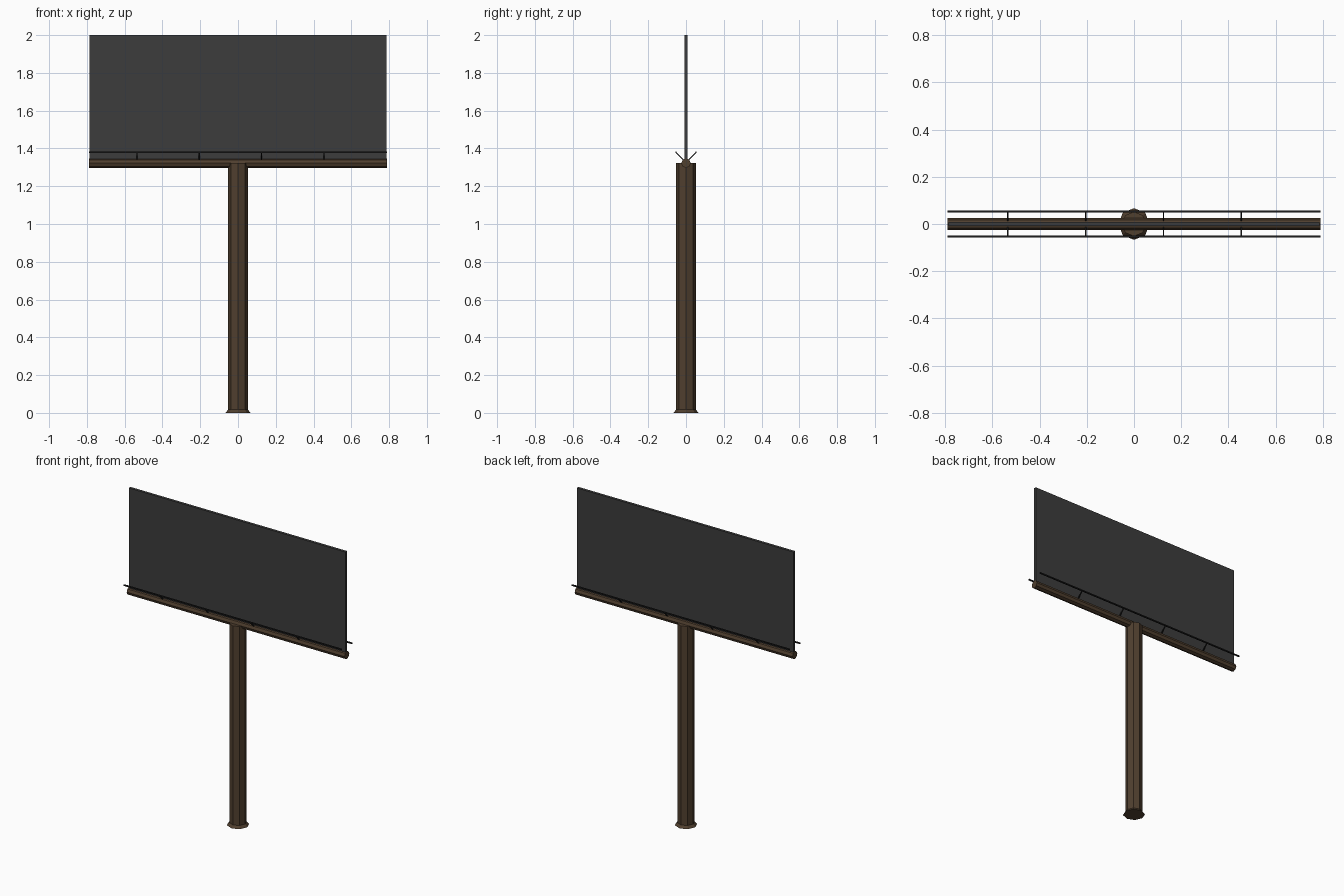
import bpy, bmesh, math
from mathutils import Vector, Matrix

if "Cube" in bpy.data.objects:
    bpy.data.objects.remove(bpy.data.objects["Cube"])


def material(name, rgb):
    m = bpy.data.materials.new(name)
    m.diffuse_color = (*rgb, 1)
    m.use_nodes = True
    m.node_tree.nodes["Principled BSDF"].inputs["Base Color"].default_value = m.diffuse_color
    return m


BROWN = material("brown_steel", (0.08, 0.05, 0.028))
PANEL = material("dark_panel", (0.045, 0.045, 0.045))
RAIL = material("rail_black", (0.012, 0.012, 0.012))


def finish(name, bm, mat):
    mesh = bpy.data.meshes.new(name)
    bm.to_mesh(mesh)
    bm.free()
    mesh.materials.append(mat)
    ob = bpy.data.objects.new(name, mesh)
    bpy.context.collection.objects.link(ob)
    return ob


def tube(name, a, b, r1, r2, sides, mat, turn=0.0):
    """Flat-sided tapered cylinder from point a to point b."""
    a, b = Vector(a), Vector(b)
    d = b - a
    rot = d.to_track_quat('Z', 'Y').to_matrix().to_4x4()
    place = Matrix.Translation((a + b) / 2) @ rot @ Matrix.Rotation(turn, 4, 'Z')
    bm = bmesh.new()
    bmesh.ops.create_cone(bm, cap_ends=True, segments=sides, radius1=r1,
                          radius2=r2, depth=d.length, matrix=place)
    return finish(name, bm, mat)


# Octagonal post with a flared foot
tube("post", (0, 0, 0.005), (0, 0, 1.322), 0.052, 0.052, 8, BROWN)
tube("post_foot", (0, 0, 0), (0, 0, 0.018), 0.067, 0.051, 8, BROWN)

# Horizontal octagonal beam
tube("beam", (-0.79, 0, 1.322), (0.79, 0, 1.322), 0.025, 0.025, 8, BROWN)

# Display panel
bm = bmesh.new()
bmesh.ops.create_cube(bm, size=1, matrix=Matrix.Translation((0, 0, 1.665))
                      @ Matrix.Diagonal((1.572, 0.018, 0.67, 1)))
finish("display_panel", bm, PANEL)

# Rails on both faces with slanted struts from the beam
for side, label in ((-1, "front"), (1, "back")):
    y = side * 0.053
    tube(label + "_rail", (-0.79, y, 1.379), (0.79, y, 1.379),
         0.0055, 0.0055, 4, RAIL, math.pi / 4)
    for i in range(4):
        x = -0.535 + 0.33 * i
        tube(f"{label}_strut_{i + 1}", (x, side * 0.01, 1.335), (x, y, 1.379),
             0.0042, 0.0042, 4, RAIL, math.pi / 4)
